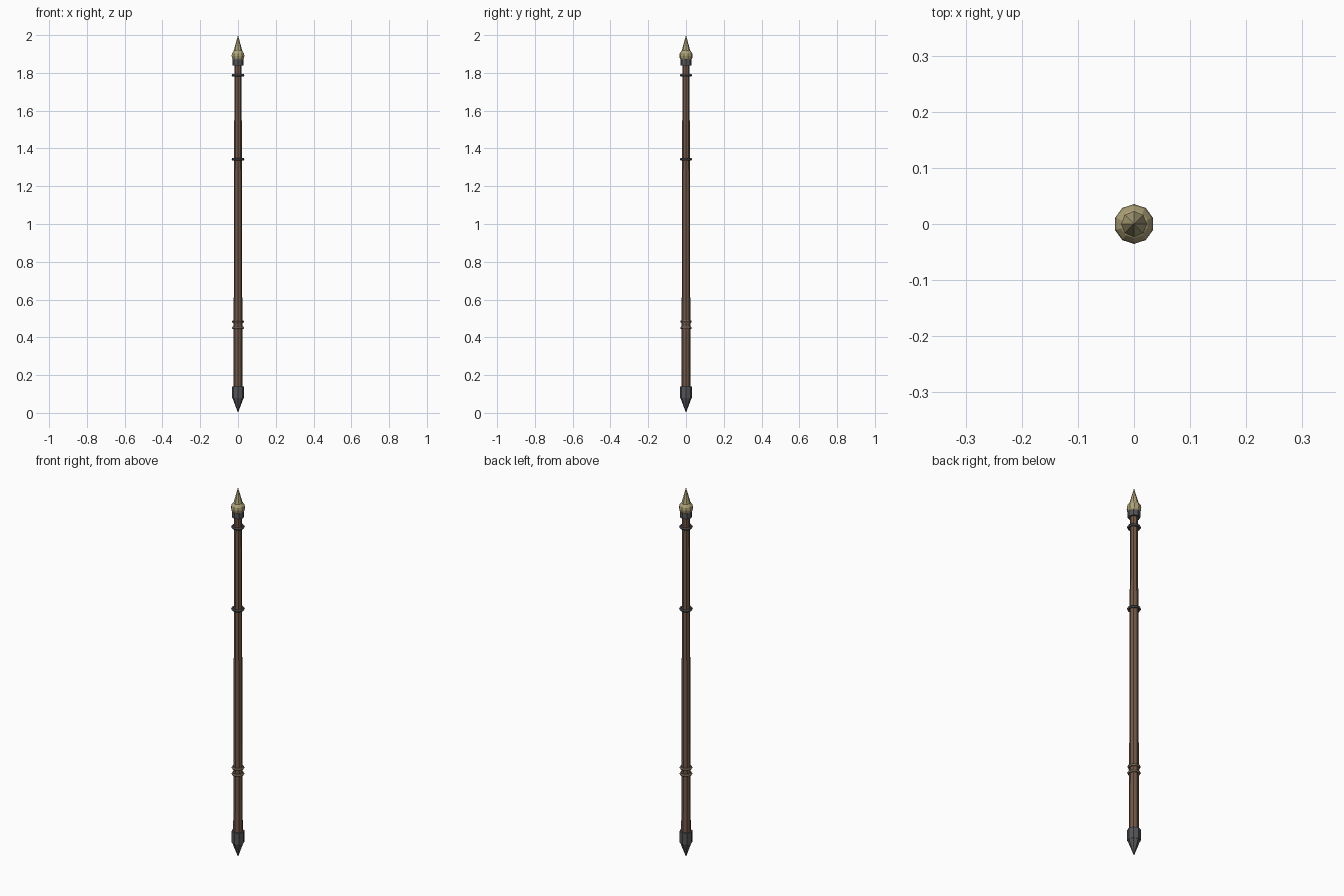
import bpy
from math import pi

if "Cube" in bpy.data.objects:
    bpy.data.objects.remove(bpy.data.objects["Cube"])


def mat(name, rgb):
    m = bpy.data.materials.new(name)
    m.diffuse_color = (*rgb, 1)
    m.use_nodes = True
    m.node_tree.nodes["Principled BSDF"].inputs["Base Color"].default_value = m.diffuse_color
    return m


wood = mat("wood", (0.17, 0.10, 0.065))
cord = mat("cord", (0.20, 0.15, 0.11))
iron = mat("iron", (0.09, 0.09, 0.10))
brass = mat("brass", (0.42, 0.36, 0.19))


def finish(name, m):
    o = bpy.context.object
    o.name = name
    o.data.materials.append(m)
    return o


def frustum(name, z0, z1, r0, r1, sides, m):
    bpy.ops.mesh.primitive_cone_add(vertices=sides, radius1=r0, radius2=r1,
                                    depth=z1 - z0, location=(0, 0, (z0 + z1) / 2))
    return finish(name, m)


def ring(name, z, major, minor, m):
    bpy.ops.mesh.primitive_torus_add(major_segments=10, minor_segments=6,
                                     major_radius=major, minor_radius=minor,
                                     location=(0, 0, z))
    return finish(name, m)


# Tapered pole
frustum("shaft", 0.08, 1.85, 0.024, 0.019, 8, wood)

# Metal foot: socket and pointed spike
frustum("foot_socket", 0.08, 0.14, 0.032, 0.032, 8, iron)
frustum("foot_spike", 0.0, 0.08, 0.0, 0.030, 8, iron)

# Rings around the pole
for i, z in enumerate((0.45, 0.483)):
    ring(f"grip_ring_{i + 1}", z, 0.024, 0.008, cord)
for i, z in enumerate((1.343, 1.787)):
    ring(f"upper_ring_{i + 1}", z, 0.027, 0.007, iron)

# Head: collar, ball and pointed finial
frustum("collar", 1.84, 1.87, 0.030, 0.030, 8, iron)
bpy.ops.mesh.primitive_uv_sphere_add(segments=10, ring_count=8, radius=0.0355,
                                     location=(0, 0, 1.89))
finish("ball", brass)
frustum("finial", 1.905, 2.0, 0.026, 0.0, 8, brass)
